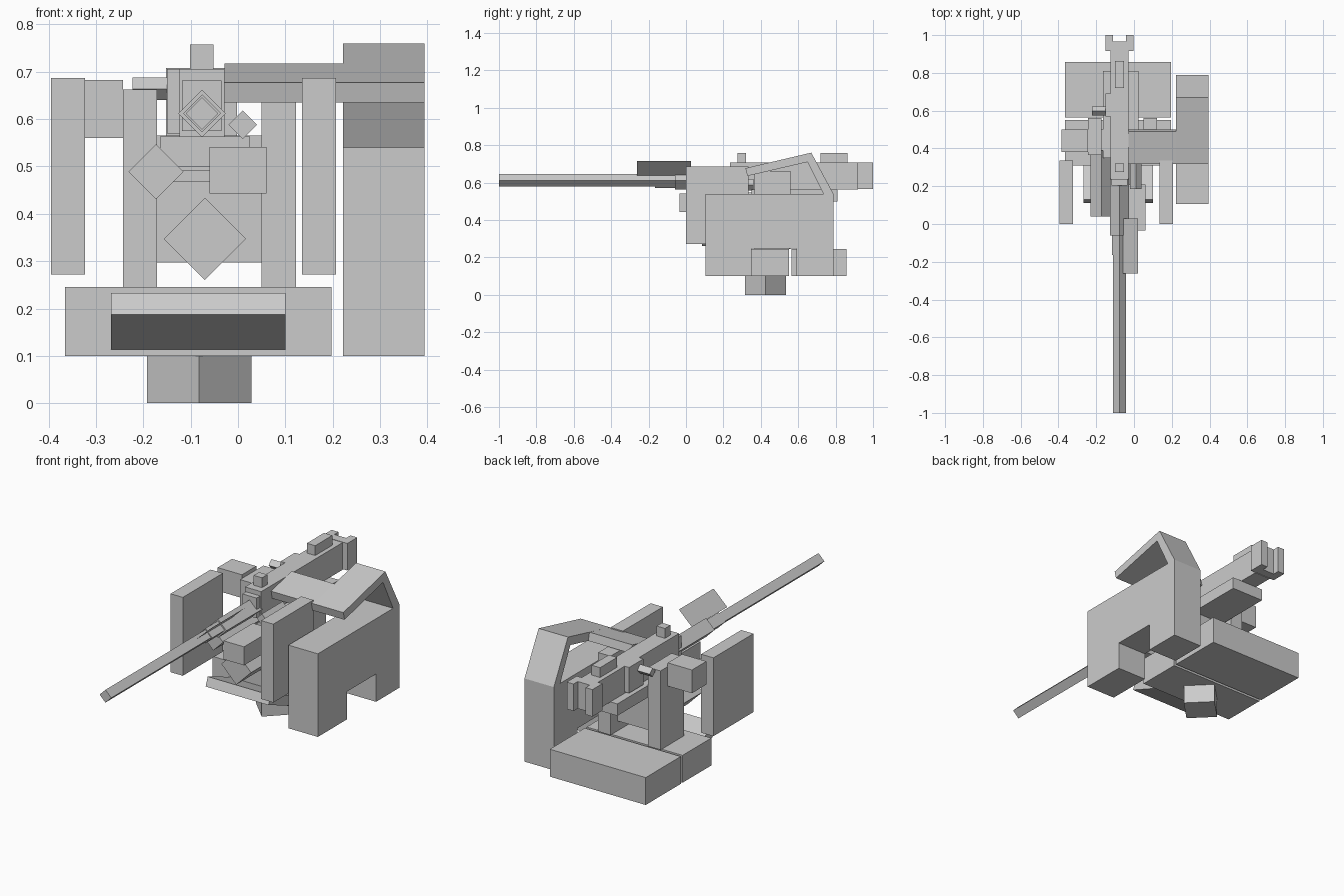
import bpy, bmesh
from mathutils import Vector

if "Cube" in bpy.data.objects:
    bpy.data.objects.remove(bpy.data.objects["Cube"])


def prism(name, profile, axis, a, b):
    """Extrude a closed 2D profile along an axis from a to b.
    Profile is (y, z) for axis x, (x, z) for y, (x, y) for z."""
    def point(p, t):
        return {'x': (t, p[0], p[1]), 'y': (p[0], t, p[1]), 'z': (p[0], p[1], t)}[axis]
    bm = bmesh.new()
    lo = [bm.verts.new(point(p, a)) for p in profile]
    hi = [bm.verts.new(point(p, b)) for p in profile]
    n = len(profile)
    bm.faces.new(lo)
    bm.faces.new(hi[::-1])
    for i in range(n):
        j = (i + 1) % n
        bm.faces.new((lo[i], hi[i], hi[j], lo[j]))
    bmesh.ops.recalc_face_normals(bm, faces=bm.faces)
    mesh = bpy.data.meshes.new(name)
    bm.to_mesh(mesh)
    bm.free()
    obj = bpy.data.objects.new(name, mesh)
    bpy.context.collection.objects.link(obj)
    return obj


def box(name, x, y, z):
    return prism(name, [(x[0], y[0]), (x[1], y[0]), (x[1], y[1]), (x[0], y[1])], 'z', *z)


def diamond(name, u, v, r, axis, a, b):
    """Four-sided tube standing on its corner."""
    return prism(name, [(u, v - r), (u + r, v), (u, v + r), (u - r, v)], axis, a, b)


# Base: pedestal, turntable blocks, tilted front plate
diamond("pedestal", -0.082, 0.425, 0.11, 'z', 0, 0.1)
box("base_block", (-0.365, 0.197), (0.31, 0.55), (0.1, 0.245))
box("rear_base_block", (-0.365, 0.197), (0.565, 0.858), (0.1, 0.245))
prism("front_deflector", [(0.112, 0.187), (0.13, 0.233), (0.32, 0.159), (0.302, 0.113)],
      'x', -0.268, 0.1)

# Yoke: two arms and a cross plate
for side, x0 in (("left", -0.243), ("right", 0.05)):
    box(side + "_yoke_arm", (x0, x0 + 0.072), (0.365, 0.56), (0.245, 0.663))
box("yoke_cross_plate", (-0.172, 0.05), (0.39, 0.5), (0.297, 0.565))
box("cradle_tray", (-0.165, 0.025), (0.35, 0.81), (0.5, 0.563))
box("left_drive_box", (-0.385, -0.243), (0.38, 0.5), (0.56, 0.683))

# Side armour panels
for side, x0 in (("left", -0.395), ("right", 0.135)):
    box(side + "_armour_panel", (x0, x0 + 0.072), (0, 0.335), (0.272, 0.687))

# Sensor cluster
diamond("large_lens_tube", -0.07, 0.347, 0.087, 'y', 0.085, 0.4)
diamond("side_lens_tube", -0.173, 0.489, 0.058, 'y', 0.04, 0.4)
box("sensor_box", (-0.06, 0.06), (-0.035, 0.21), (0.443, 0.541))
box("sensor_link", (-0.14, -0.04), (0.09, 0.17), (0.467, 0.492))
diamond("small_scope_tube", 0.01, 0.588, 0.03, 'y', 0.185, 0.36)

# Gun
gx, gz = -0.076, 0.612
box("receiver", (-0.124, -0.029), (0.235, 0.92), (0.562, 0.706))
box("receiver_nose", (-0.118, -0.035), (0.205, 0.24), (0.575, 0.682))
diamond("barrel_shroud", gx, gz, 0.05, 'y', -0.06, 0.24)
diamond("barrel_collar", gx, gz, 0.04, 'y', -0.165, -0.06)
diamond("barrel", gx, gz, 0.034, 'y', -1.0, -0.165)
prism("rear_grips", [(-0.152, 0.917), (-0.002, 0.917), (-0.002, 1.0), (-0.042, 1.0),
                     (-0.042, 0.965), (-0.112, 0.965), (-0.112, 1.0), (-0.152, 1.0)],
      'z', 0.565, 0.708)
for name, y in (("front_sight", (0.275, 0.32)), ("rear_sight", (0.72, 0.863))):
    box(name, (-0.101, -0.052), y, (0.7, 0.758))
box("charging_plate", (-0.15, -0.124), (0.57, 0.69), (0.57, 0.706))
diamond("charging_handle", 0.598, 0.664, 0.024, 'x', -0.223, -0.124)

# Thin tilted plate over the barrel
mesh = bpy.data.meshes.new("barrel_guard_plate")
mesh.from_pydata([(-0.058, -0.262, 0.638), (0.022, -0.262, 0.714),
                  (0.022, 0.028, 0.714), (-0.058, 0.028, 0.638)], [], [(0, 1, 2, 3)])
bpy.context.collection.objects.link(bpy.data.objects.new("barrel_guard_plate", mesh))

# Ammunition housing with a notch below and a bent feed chute on top
prism("ammo_housing", [(0.105, 0.1), (0.35, 0.1), (0.35, 0.247), (0.592, 0.247), (0.592, 0.1),
                       (0.788, 0.1), (0.788, 0.54), (0.67, 0.76), (0.318, 0.677),
                       (0.328, 0.635), (0.65, 0.71), (0.735, 0.54), (0.105, 0.54)],
      'x', 0.222, 0.394)
prism("feed_chute", [(0.318, 0.677), (0.328, 0.635), (0.5, 0.675), (0.49, 0.717)],
      'x', -0.029, 0.222)
